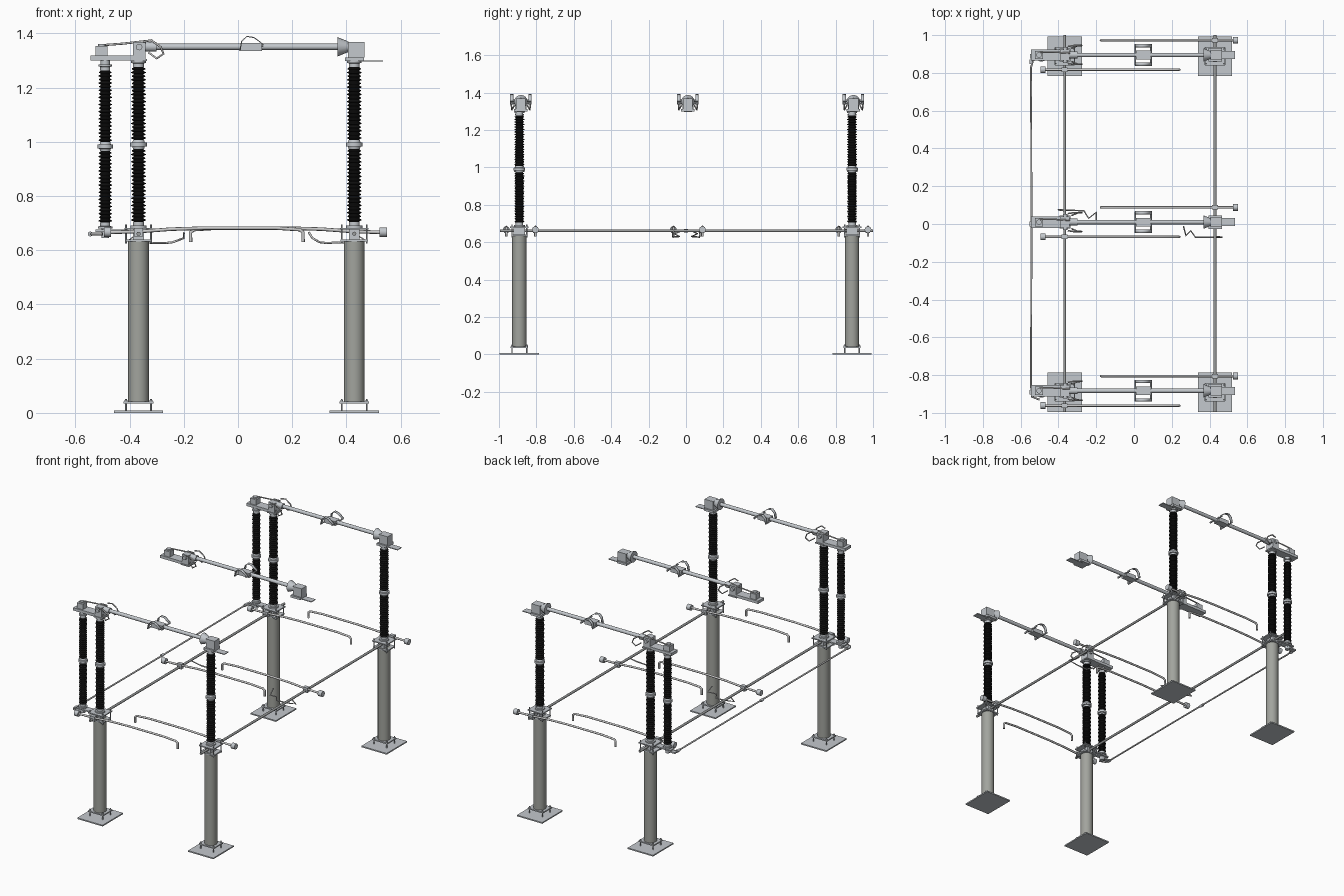
import bpy, bmesh, math
from mathutils import Vector

if "Cube" in bpy.data.objects:
    bpy.data.objects.remove(bpy.data.objects["Cube"])

def mat(name, c):
    m = bpy.data.materials.new(name)
    m.diffuse_color = (*c, 1)
    m.use_nodes = True
    m.node_tree.nodes["Principled BSDF"].inputs["Base Color"].default_value = m.diffuse_color
    return m

METAL = mat("galvanised_metal", (0.55, 0.58, 0.61))
STEEL = mat("column_steel", (0.36, 0.37, 0.34))
DARK = mat("rod_steel", (0.33, 0.34, 0.34))
BLACK = mat("insulator_black", (0.01, 0.01, 0.01))

def finish(name, bm, m, smooth=True):
    bmesh.ops.recalc_face_normals(bm, faces=bm.faces)
    me = bpy.data.meshes.new(name)
    bm.to_mesh(me)
    bm.free()
    me.materials.append(m)
    if smooth:
        me.polygons.foreach_set("use_smooth", [True] * len(me.polygons))
        me.set_sharp_from_angle(angle=math.radians(35))
    ob = bpy.data.objects.new(name, me)
    bpy.context.collection.objects.link(ob)
    return ob

def box(name, x, y, z, m=METAL):
    """Box from (min, max) ranges on each axis."""
    bm = bmesh.new()
    bmesh.ops.create_cube(bm, size=1)
    for v in bm.verts:
        v.co = [(a + b) / 2 + c * (b - a) for (a, b), c in zip((x, y, z), v.co)]
    return finish(name, bm, m, False)

def cyl(name, p, q, r, r2=None, m=METAL, n=24):
    p, q = Vector(p), Vector(q)
    bm = bmesh.new()
    bmesh.ops.create_cone(bm, cap_ends=True, segments=n, radius1=r,
                          radius2=r if r2 is None else r2, depth=(q - p).length)
    rot = (q - p).to_track_quat('Z', 'Y')
    for v in bm.verts:
        v.co = rot @ v.co + (p + q) / 2
    return finish(name, bm, m)

def lathe(name, x, y, prof, m, n=24):
    """Revolve (radius, z) profile about a vertical axis."""
    bm = bmesh.new()
    rings = [[bm.verts.new((x + r * math.cos(2 * math.pi * i / n),
                            y + r * math.sin(2 * math.pi * i / n), z))
              for i in range(n)] for r, z in prof]
    for a, b in zip(rings, rings[1:]):
        for i in range(n):
            j = (i + 1) % n
            bm.faces.new((a[i], a[j], b[j], b[i]))
    bm.faces.new(rings[0])
    bm.faces.new(rings[-1])
    return finish(name, bm, m)

def tube(name, pts, r, m=METAL):
    cu = bpy.data.curves.new(name, 'CURVE')
    cu.dimensions = '3D'
    cu.bevel_depth, cu.bevel_resolution, cu.use_fill_caps = r, 2, True
    s = cu.splines.new('POLY')
    s.points.add(len(pts) - 1)
    for p, c in zip(s.points, pts):
        p.co = (*c, 1)
    ob = bpy.data.objects.new(name, cu)
    bpy.context.collection.objects.link(ob)
    return ob

def insulator(name, x, y, z0, z1, r):
    """Two ribbed stacks with metal fittings at bottom, middle and top."""
    mid, cap, g = (z0 + z1) / 2, 0.022, 0.017
    for a, b, part in ((z0 + cap, mid - g, "lower"), (mid + g, z1 - cap, "upper")):
        n = 20
        p = (b - a) / n
        prof = [(r * .7, a)]
        for i in range(n):
            z, k = a + i * p, r if i % 2 == 0 else r * .92
            prof += [(r * .7, z + p * .15), (k, z + p * .4), (k, z + p * .6), (r * .7, z + p * .9)]
        lathe(f"{name}_{part}_sheds", x, y, prof + [(r * .7, b)], BLACK, 20)
    lathe(name + "_base_fitting", x, y, [(r * 1.1, z0), (r * 1.1, z0 + .008), (r * .75, z0 + .009),
                                         (r * .75, z0 + cap)], METAL)
    lathe(name + "_middle_fitting", x, y,
          [(r * .75, mid - g), (r * .85, mid - .008), (r * 1.15, mid - .007), (r * 1.15, mid + .007),
           (r * .85, mid + .008), (r * .75, mid + g)], METAL)
    lathe(name + "_top_fitting", x, y, [(r * .75, z1 - cap), (r * .75, z1 - .008),
                                        (r, z1 - .007), (r, z1)], METAL)

XL, XR = -0.367, 0.429

# Support columns with base plates, flanges, bolts and post insulators
for side, y in (("front", -0.891), ("back", 0.888)):
    for end, x in (("left", XL), ("right", XR)):
        t = f"{side}_{end}"
        box(t + "_base_plate", (x - .091, x + .091), (y - .105, y + .105), (0, .008))
        box(t + "_foot_flange", (x - .055, x + .055), (y - .046, y + .046), (.034, .042))
        cyl(t + "_column", (x, y, .04), (x, y, .64), .038, m=STEEL, n=32)
        box(t + "_head_flange", (x - .05, x + .05), (y - .042, y + .042), (.632, .64))
        box(t + "_top_plate", (x - .052, x + .052), (y - .05, y + .05), (.676, .683))
        box(t + "_shaft_bearing", (x - .02, x + .02), (y - .03, y + .03), (.64, .676))
        for sx in (-1, 1):
            for sy in (-1, 1):
                bx, by = x + sx * .046, y + sy * .039
                cyl(t + "_anchor_bolt", (bx, by, .008), (bx, by, .052), .0035, n=8)
                cyl(t + "_anchor_nut", (bx, by, .042), (bx, by, .047), .006, n=6)
                cyl(t + "_head_bolt", (bx, by, .625), (bx, by, .695), .0035, n=8)
        insulator(t + "_post_insulator", x, y, .683, 1.298, .027)
    # Rotating insulator on an outrigger bracket
    box(side + "_outrigger", (-.525, XL - .04), (y - .022, y + .022), (.668, .676))
    cyl(side + "_rotor_bearing", (-.49, y, .645), (-.49, y, .685), .014)
    insulator(side + "_rotor_insulator", -.49, y, .68, 1.285, .0245)
    cyl(side + "_rotor_neck", (-.49, y, 1.28), (-.49, y, 1.302), .017)
    box(side + "_drive_lever", (-.55, -.48), (y - .012, y + .012), (.655, .664))

# Live switch blade assemblies, one for each of three poles
for pole, y in (("front", -0.883), ("middle", 0.01), ("back", 0.895)):
    box(pole + "_terminal_plate_left", (-.545, -.385), (y - .03, y + .03), (1.3, 1.318))
    box(pole + "_drive_block", (-.525, -.482), (y - .022, y + .022), (1.318, 1.353))
    cyl(pole + "_drive_cap", (-.503, y, 1.35), (-.503, y, 1.362), .014)
    tube(pole + "_drive_link", [(-.5, y + .015, 1.357), (-.43, y + .015, 1.362),
                                (-.34, y + .01, 1.372)], .004)
    box(pole + "_hinge_block", (-.388, -.342), (y - .03, y + .03), (1.298, 1.368))
    box(pole + "_hinge_base", (-.395, -.335), (y - .035, y + .035), (1.298, 1.306))
    cyl(pole + "_hinge_pin", (-.365, y - .042, 1.35), (-.365, y + .042, 1.35), .012)
    cyl(pole + "_blade_socket", (-.345, y, 1.351), (-.3, y, 1.351), .018)
    cyl(pole + "_blade_tube", (-.34, y, 1.351), (.42, y, 1.351), .0115)
    for s in (-1, 1):
        # Flexible strap loops and side guards
        tube(pole + "_flex_strap", [(-.35, y + s * .045, 1.37), (-.32, y + s * .05, 1.375),
                                    (-.285, y + s * .05, 1.35), (-.275, y + s * .05, 1.325),
                                    (-.3, y + s * .048, 1.308), (-.33, y + s * .035, 1.33)], .004)
        prof = [(.005, 1.338), (.012, 1.372), (.032, 1.391), (.06, 1.387), (.095, 1.36), (.088, 1.35)]
        bm = bmesh.new()
        rows = [[bm.verts.new((px, y + s * d, pz)) for px, pz in prof] for d in (.04, .058)]
        for i in range(len(prof) - 1):
            bm.faces.new((rows[0][i], rows[0][i + 1], rows[1][i + 1], rows[1][i]))
        ob = finish(pole + "_arc_guard_strip", bm, METAL)
        mod = ob.modifiers.new("thickness", 'SOLIDIFY')
        mod.thickness = .004
    for gx, gz in ((.007, 1.34), (.09, 1.354)):
        cyl(pole + "_arc_guard_bar", (gx, y - .057, gz), (gx, y + .057, gz), .004, n=8)
    box(pole + "_blade_clamp", (.01, .088), (y - .023, y + .023), (1.336, 1.364))
    # Fixed contact at the right end
    cyl(pole + "_contact_bell", (.367, y, 1.351), (.408, y, 1.351), .036, .019, n=16)
    box(pole + "_contact_block", (.405, .467), (y - .026, y + .026), (1.312, 1.368))
    box(pole + "_contact_base", (.395, .465), (y - .036, y + .036), (1.298, 1.312))
    box(pole + "_terminal_plate_right", (.44, .535), (y - .021, y + .021), (1.296, 1.301))

    # Earthing rods: two per pole, point-mirrored, with counterweight and hooked tip
    for s, x_w, x_tip, x_s in ((1, .545, -.175, XR), (-1, -.49, .24, XL)):
        yr = y + s * .078
        d = 1 if x_tip > x_w else -1
        tube(pole + "_earthing_rod", [(x_w, yr, .666), (x_s, yr, .669), (x_s + d * .12, yr, .678),
                                      (x_s + d * .25, yr, .682), (x_tip - d * .1, yr, .682),
                                      (x_tip - d * .012, yr, .676), (x_tip, yr, .666),
                                      (x_tip, yr, .63)], .0065)
        cyl(pole + "_counterweight", (x_w - d * .005, yr, .667), (x_w + d * .022, yr, .667), .018, n=16)
        box(pole + "_rod_clamp", (x_s - .016, x_s + .016), (yr - .012, yr + .012), (.65, .682))

# Cross shafts joining the poles
for end, x in (("left", XL), ("right", XR)):
    cyl(end + "_cross_shaft", (x, -.995, .661), (x, 1, .661), .0075, m=DARK, n=16)

# Tie rod between the rotating insulators
tube("tie_rod", [(-.5, -.93, .66), (-.54, -.915, .66), (-.545, -.86, .66), (-.543, 0, .66),
                 (-.545, .83, .66), (-.535, .865, .66), (-.5, .89, .66)], .005, DARK)
for y in (-.89, 0, .86):
    cyl("tie_rod_joint", (-.545, y - .012, .66), (-.545, y + .012, .66), .009, n=12)

# Bent operating links at the middle pole
tube("left_operating_link", [(XL, .07, .661), (-.4, .075, .64), (-.32, .072, .627), (-.265, .07, .627),
                             (-.24, .03, .63), (-.2, .062, .645), (-.2, .02, .665)], .004)
tube("right_operating_link", [(XR, -.065, .661), (.465, -.07, .64), (.4, -.07, .63), (.325, -.07, .627),
                              (.3, -.035, .63), (.275, -.062, .645), (.262, -.012, .665)], .004)
